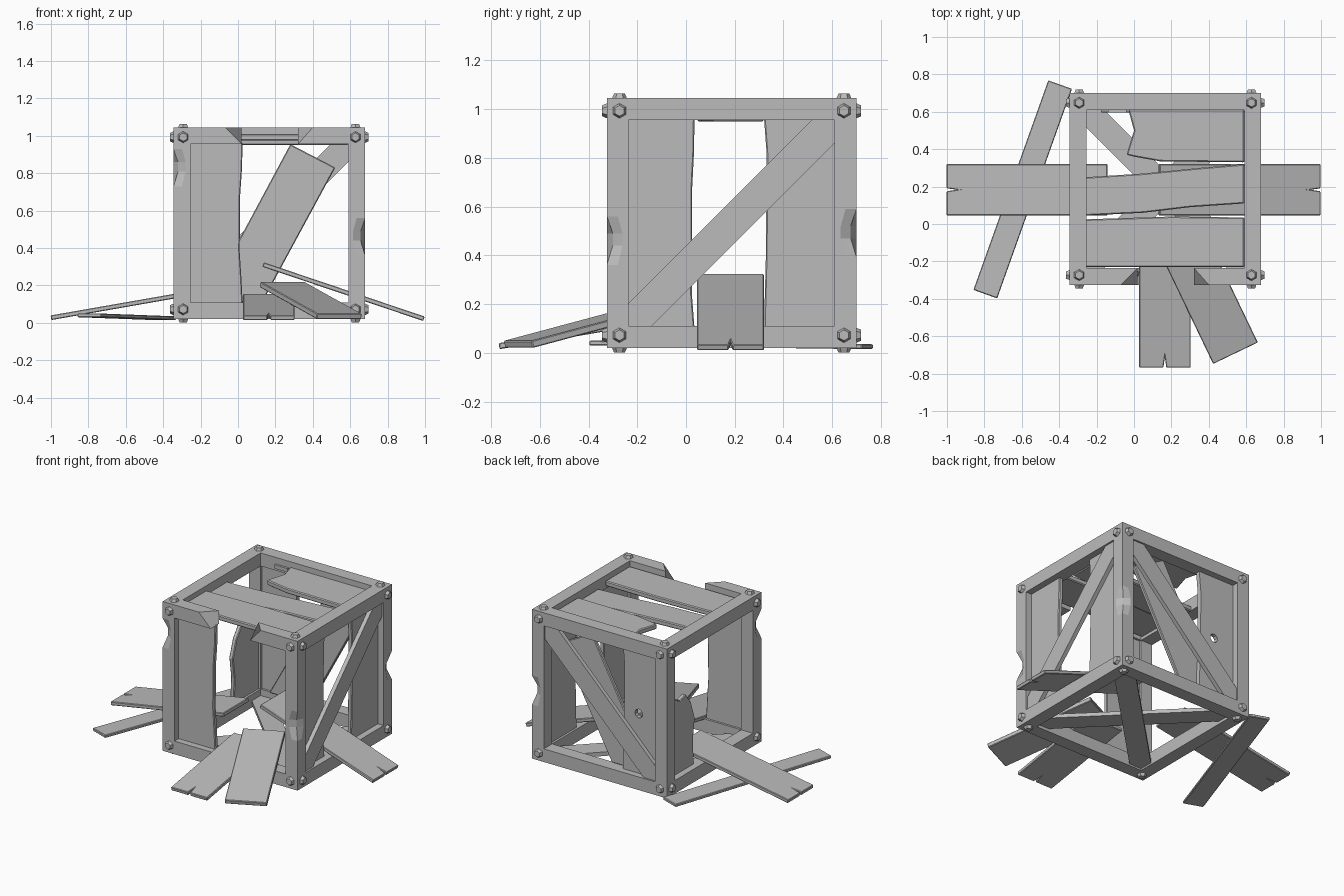
import bpy, bmesh, math, random
from mathutils import Vector, Matrix

random.seed(4)
if "Cube" in bpy.data.objects:
    bpy.data.objects.remove(bpy.data.objects["Cube"])

gray = bpy.data.materials.new("weathered_gray")
gray.use_nodes = True
gray.diffuse_color = (0.5, 0.5, 0.5, 1)
gray.node_tree.nodes["Principled BSDF"].inputs["Base Color"].default_value = (0.5, 0.5, 0.5, 1)

# Crate extents and beam width
X0, X1, Y0, Y1, Z0, Z1, W = -0.345, 0.68, -0.325, 0.70, 0.02, 1.045, 0.09
CX, CY, CZ = (X0 + X1) / 2, (Y0 + Y1) / 2, (Z0 + Z1) / 2
HALF = (X1 - X0) / 2


def finish(name, bm, bevel=0):
    bmesh.ops.recalc_face_normals(bm, faces=bm.faces)
    mesh = bpy.data.meshes.new(name)
    bm.to_mesh(mesh)
    bm.free()
    mesh.materials.append(gray)
    obj = bpy.data.objects.new(name, mesh)
    bpy.context.collection.objects.link(obj)
    if bevel:
        mod = obj.modifiers.new("worn_edges", "BEVEL")
        mod.width, mod.segments = bevel, 1
        mod.limit_method, mod.angle_limit = "ANGLE", math.radians(50)
    return obj


def loft(name, rings, bevel=0):
    """Skin matching rings of points and cap both ends."""
    bm = bmesh.new()
    loops = [[bm.verts.new(p) for p in ring] for ring in rings]
    n = len(loops[0])
    for a, b in zip(loops, loops[1:]):
        for i in range(n):
            bm.faces.new((a[i], a[(i + 1) % n], b[(i + 1) % n], b[i]))
    bm.faces.new(loops[0])
    bm.faces.new(loops[-1])
    return finish(name, bm, bevel)


# Flat parts are drawn as (u, v) on a wall and given depth w
WALLS = {
    "front": lambda u, v, w: (u, w, v),
    "side": lambda u, v, w: (w, u, v),
    "level": lambda u, v, w: (u, v, w),
}


def slab(name, wall, outline, w0, w1, bevel=0):
    to3d = WALLS[wall]
    return loft(name, [[to3d(u, v, w) for u, v in outline] for w in (w0, w1)], bevel)


def box(name, a, b):
    return slab(name, "level", [(a[0], a[1]), (b[0], a[1]), (b[0], b[1]), (a[0], b[1])], a[2], b[2])


def ragged(u0, u1, v0, v1, left=0, right=0, steps=6):
    """Upright board outline with chipped long edges."""
    vs = [v0 + (v1 - v0) * i / steps for i in range(steps + 1)]
    chip = lambda amount, i: random.uniform(0, amount) if 0 < i < steps else 0
    lo = [(u0 + chip(left, i), v) for i, v in enumerate(vs)]
    hi = [(u1 - chip(right, i), v) for i, v in enumerate(vs)]
    return lo + hi[::-1]


# Corner posts, some with a chip knocked out of the outer edge
chips = {(-1, -1): 0.83, (1, -1): 0.46, (1, 1): 0.49}
for sx in (-1, 1):
    for sy in (-1, 1):
        rings = []
        z = chips.get((sx, sy), CZ)
        depth = 0.035 if (sx, sy) in chips else 0
        for height, cut in ((Z0, 0), (z - 0.1, 0), (z - 0.02, depth), (z + 0.03, depth), (z + 0.1, 0), (Z1, 0)):
            ox, oy = CX + sx * HALF, CY + sy * HALF
            e = 0.065 if cut else 0.045
            ix, iy = ox - sx * W, oy - sy * W
            rings.append([(ox - sx * cut * 0.7, oy - sy * cut * 0.7, height), (ox - sx * e, oy, height),
                          (ix, oy, height), (ix, iy, height), (ox, iy, height), (ox, oy - sy * e, height)])
        loft(f"corner_post_{'left' if sx > 0 else 'right'}_{'back' if sy > 0 else 'front'}", rings)

# Rails; the upper front rail is snapped in the middle
for level, za in (("lower", Z0), ("upper", Z1 - W)):
    zb = za + W
    box(f"{level}_rail_right", (X0, Y0 + W, za), (X0 + W, Y1 - W, zb))
    box(f"{level}_rail_left", (X1 - W, Y0 + W, za), (X1, Y1 - W, zb))
    box(f"{level}_rail_back", (X0 + W, Y1 - W, za), (X1 - W, Y1, zb))
box("lower_rail_front", (X0 + W, Y0, Z0), (X1 - W, Y0 + W, Z0 + W))


def stub(name, start, lower, tip, back):
    yb, zb = Y0 + W, Z1 - W
    square = lambda x: [(x, Y0, zb), (x, yb, zb), (x, yb, Z1), (x, Y0, Z1)]
    end = [(lower, Y0, zb), (tip, yb, zb), (tip, yb, Z1), (back, Y0, Z1)]
    loft(name, [square(start), end])


stub("upper_rail_front_stub_right", X0 + W, 0.02, 0.02, -0.07)
stub("upper_rail_front_stub_left", X1 - W, 0.32, 0.32, 0.40)

# Bolts on all three outer faces of every corner
for axis in range(3):
    for s in (-1, 1):
        for a in (-1, 1):
            for b in (-1, 1):
                centre = Vector((CX, CY, CZ))
                centre[axis] += s * HALF
                centre[(axis + 1) % 3] += a * (HALF - 0.052)
                centre[(axis + 2) % 3] += b * (HALF - 0.052)
                normal = Vector((0, 0, 0))
                normal[axis] = s
                bm = bmesh.new()
                turn = normal.to_track_quat("Z", "Y").to_matrix().to_4x4()
                bmesh.ops.create_cone(bm, cap_ends=True, segments=6, radius1=0.031, radius2=0.022, depth=0.02,
                                      matrix=Matrix.Translation(centre + normal * 0.009) @ turn)
                finish("corner_bolt", bm)


# Diagonal braces fitted into the frame openings
def brace(name, wall, u0, u1, v0, v1, w0, w1, flip=False):
    k = 0.095
    pts = [(u0, v0), (u0 + k, v0), (u1, v1 - k), (u1, v1), (u1 - k, v1), (u0, v0 + k)]
    if flip:
        pts = [(u0 + u1 - u, v) for u, v in pts]
    slab(name, wall, pts, w0, w1)


inner_x, inner_y, inner_z = (X0 + W, X1 - W), (Y0 + W, Y1 - W), (Z0 + W, Z1 - W)
brace("side_brace", "side", *inner_y, *inner_z, X1 - 0.04, X1 - 0.012)
brace("back_brace", "front", *inner_x, *inner_z, Y1 - 0.04, Y1 - 0.012)
brace("floor_brace_a", "level", *inner_x, *inner_y, Z0 + 0.012, Z0 + 0.04)
brace("floor_brace_b", "level", *inner_x, *inner_y, Z0 + 0.02, Z0 + 0.046, True)

# Wall boards still in place
zl, zh = Z0 + W - 0.01, Z1 - W + 0.01
slab("front_board", "front", ragged(-0.26, 0.025, zl, zh, 0, 0.018), Y0 + 0.045, Y0 + 0.075, 0.005)
slab("left_board_front", "side", ragged(-0.24, 0.035, zl, zh, 0, 0.012), X1 - 0.075, X1 - 0.045, 0.005)
slab("left_board_back", "side", ragged(0.32, 0.615, zl, zh, 0.012, 0), X1 - 0.075, X1 - 0.045, 0.005)
back_board = slab("back_board_with_knothole", "front", ragged(-0.26, 0.02, zl, zh, 0, 0.015), Y1 - 0.075, Y1 - 0.045)
slab("right_board_broken", "side",
     [(0.34, zl), (0.615, zl), (0.615, 0.57), (0.55, 0.63), (0.49, 0.6), (0.43, 0.62), (0.37, 0.54), (0.33, 0.42), (0.35, 0.28)],
     X0 + 0.045, X0 + 0.075, 0.005)
slab("back_board_slipped", "front", [(-0.18, 0.11), (0.13, 0.11), (0.52, 0.83), (0.28, 0.955), (0.02, 0.47)],
     Y1 - 0.105, Y1 - 0.078, 0.005)

# Knothole cutter
bm = bmesh.new()
bmesh.ops.create_cone(bm, cap_ends=True, segments=10, radius1=0.03, radius2=0.03, depth=0.3,
                      matrix=Matrix.Translation((-0.1, Y1 - 0.06, 0.52)) @ Matrix.Rotation(math.pi / 2, 4, "X"))
cutter = finish("knothole_cutter", bm)
cutter.hide_render = True
cutter.hide_viewport = True
cutter.display_type = "WIRE"
hole = back_board.modifiers.new("knothole", "BOOLEAN")
hole.operation, hole.object = "DIFFERENCE", cutter

# Lid boards
slab("lid_board_front", "level", [(-0.26, -0.23), (0.59, -0.23), (0.59, 0.035), (0.2, 0.04), (-0.26, 0.025)], 0.975, 1.01, 0.006)
slab("lid_board_middle", "level",
     [(-0.26, 0.045), (0.05, 0.06), (0.3, 0.09), (0.59, 0.11), (0.59, 0.32), (0.35, 0.3), (0.05, 0.27), (-0.26, 0.25)],
     0.95, 0.985, 0.006)
slab("lid_board_back", "level",
     [(0.0, 0.36), (0.14, 0.335), (0.59, 0.33), (0.59, 0.61), (-0.03, 0.61), (0.0, 0.5), (-0.04, 0.37)], 0.975, 1.01, 0.006)
slab("lid_splinter", "level", [(-0.14, 0.595), (-0.04, 0.595), (-0.04, 0.62), (-0.14, 0.62)], 0.975, 1.0)


# Loose boards lying on the ground; the low end may be split
def loose_board(name, low, high, width, thick=0.025, split=True):
    low, high = Vector(low), Vector(high)
    along = (high - low).normalized()
    across = Vector((0, 0, 1)).cross(along).normalized()
    up = along.cross(across)
    length, h = (high - low).length, width / 2
    pts = [(0, -h), (length, -h), (length, h), (0, h)]
    if split:
        pts += [(0, 0.008), (0.055, 0), (0, -0.008)]
    loft(name, [[low + along * u + across * v + up * w for u, v in pts] for w in (0, thick)], 0.004)


loose_board("loose_board_right", (-0.998, 0.183, 0.015), (-0.14, 0.183, 0.165), 0.275)
loose_board("loose_board_left", (0.99, 0.183, 0.01), (0.13, 0.183, 0.3), 0.275)
loose_board("loose_board_front", (0.165, -0.765, 0.015), (0.165, -0.08, 0.13), 0.275)
loose_board("loose_board_angled", (0.54, -0.685, 0.02), (0.235, -0.05, 0.19), 0.265, 0.03, False)
loose_board("loose_board_narrow", (-0.795, -0.375, 0.03), (-0.395, 0.745, 0.015), 0.135, 0.02, False)
